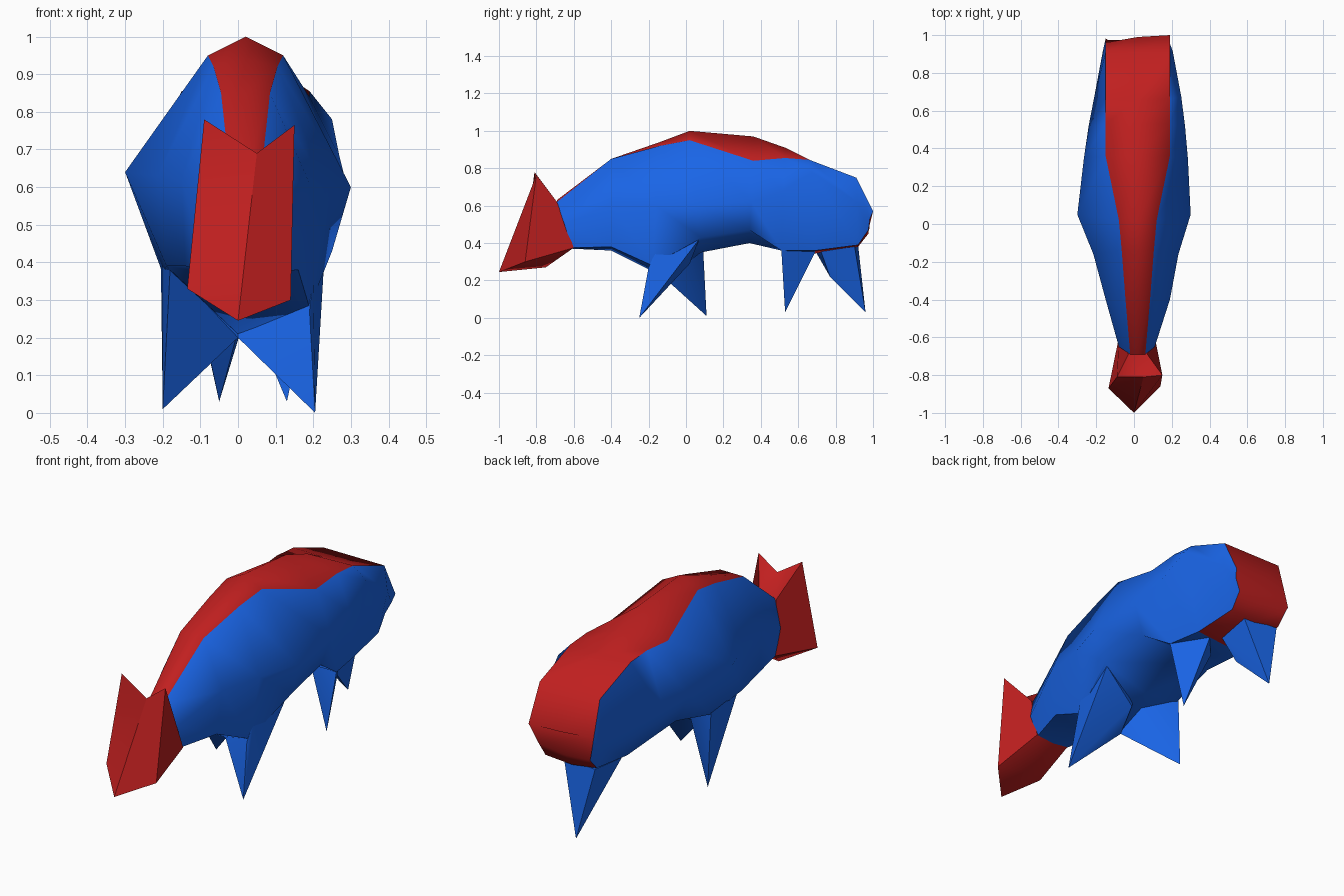
import bpy, bmesh


def material(name, rgb):
    m = bpy.data.materials.new(name)
    m.diffuse_color = (*rgb, 1)
    return m


RED = material("red", (0.53, 0.014, 0.014))
BLUE = material("blue", (0.01, 0.13, 0.80))


def finish(name, bm, mats, angle):
    bmesh.ops.recalc_face_normals(bm, faces=bm.faces)
    mesh = bpy.data.meshes.new(name)
    bm.to_mesh(mesh)
    bm.free()
    for m in mats:
        mesh.materials.append(m)
    ob = bpy.data.objects.new(name, mesh)
    bpy.context.collection.objects.link(ob)
    bpy.ops.object.select_all(action='DESELECT')
    ob.select_set(True)
    bpy.context.view_layer.objects.active = ob
    bpy.ops.object.shade_smooth_by_angle(angle=angle)
    return ob


# Body: lofted rings
# y top, y low, ridge z, strip half, strip z, then x z of right flank, left flank, right low, left low; belly z
STATIONS = [
    (-0.69, -0.61, 0.63, 0.04, 0.62, 0.11, 0.50, -0.08, 0.50, 0.10, 0.375, -0.08, 0.375, 0.37),
    (-0.40, -0.40, 0.85, 0.065, 0.85, 0.19, 0.61, -0.15, 0.62, 0.16, 0.38, -0.14, 0.39, 0.36),
    (-0.14, -0.18, 0.94, 0.085, 0.92, 0.235, 0.60, -0.215, 0.63, 0.19, 0.28, -0.19, 0.39, 0.21),
    (0.02, 0.08, 1.00, 0.10, 0.95, 0.30, 0.60, -0.30, 0.64, 0.25, 0.43, -0.20, 0.37, 0.35),
    (0.36, 0.34, 0.97, 0.17, 0.84, 0.285, 0.62, -0.265, 0.59, 0.23, 0.47, -0.18, 0.43, 0.40),
    (0.53, 0.51, 0.91, 0.17, 0.855, 0.27, 0.68, -0.24, 0.56, 0.20, 0.36, -0.17, 0.41, 0.36),
    (0.66, 0.69, 0.845, 0.17, 0.845, 0.25, 0.78, -0.21, 0.535, 0.17, 0.36, -0.15, 0.38, 0.345),
    (0.91, 0.92, 0.75, 0.17, 0.75, 0.205, 0.62, -0.165, 0.50, 0.15, 0.39, -0.14, 0.40, 0.38),
    (0.99, 0.975, 0.57, 0.17, 0.57, 0.18, 0.53, -0.15, 0.485, 0.15, 0.47, -0.14, 0.46, 0.45),
]
CX = 0.02
bm = bmesh.new()
rings = []
for yt, yl, rz, sw, sz, rx, mr, lx, ml, ax, az, bx, lz, bz in STATIONS:
    ym = (yt + yl) / 2
    by = -0.10 if yl == -0.18 else yl      # belly keel between the front legs
    right_y = 1.0 if yt == 0.99 else yt
    left_y = 0.96 if yt == 0.99 else yt
    pts = [(CX, yt, rz), (CX + sw, right_y, sz), (rx, ym, mr), (ax, yl, az), (0, by, bz),
           (bx, yl, lz), (lx, ym, ml), (CX - sw, left_y, sz)]
    rings.append([bm.verts.new(p) for p in pts])
for k, (a, b) in enumerate(zip(rings, rings[1:])):
    for i in range(8):
        j = (i + 1) % 8
        f = bm.faces.new((a[i], a[j], b[j], b[i]))
        # red back strip and red underside of the rump
        f.material_index = 1 if i in (0, 7) or (i in (3, 4) and k >= 6) else 0
bm.faces.new(rings[0])
bm.faces.new(rings[-1]).material_index = 1
finish("body", bm, [BLUE, RED], 1.0)

# Head: flat mask-like face with two ear points, tapering to the neck
HEAD = [(0, -1.0, 0.245), (-0.135, -0.87, 0.33), (0.14, -0.86, 0.30),
        (-0.09, -0.81, 0.78), (0.15, -0.80, 0.765), (0.05, -0.81, 0.69),
        (-0.03, -0.69, 0.62), (0.07, -0.69, 0.62),
        (-0.08, -0.60, 0.375), (0.11, -0.60, 0.375), (0, -0.75, 0.27)]
FACES = [(0, 2, 4, 5), (0, 5, 1), (1, 5, 3), (4, 2, 9, 7), (3, 6, 8, 1),
         (5, 4, 7), (5, 6, 3), (5, 7, 6), (0, 10, 2), (0, 1, 10),
         (2, 10, 9), (1, 8, 10), (8, 9, 10), (6, 7, 9, 8)]
bm = bmesh.new()
hv = [bm.verts.new(p) for p in HEAD]
for f in FACES:
    bm.faces.new([hv[i] for i in f])
finish("head", bm, [RED], 0.9)


# Legs: faceted spikes, each the hull of a foot tip and its upper points
def leg(name, tip, *upper):
    b = bmesh.new()
    for p in (tip,) + upper:
        b.verts.new(p)
    bmesh.ops.convex_hull(b, input=b.verts)
    loose = [v for v in b.verts if not v.link_faces]
    bmesh.ops.delete(b, geom=loose, context='VERTS')
    finish(name, b, [BLUE], 0.7)


leg("front_right_leg", (0.205, -0.25, 0.0), (0.19, -0.20, 0.27), (0, -0.10, 0.20),
    (0.03, 0.02, 0.29), (0.20, -0.16, 0.36), (0.23, 0.07, 0.42), (0, 0, 0.36))
leg("front_left_leg", (-0.20, 0.11, 0.01), (-0.205, 0.09, 0.40), (0, -0.10, 0.20),
    (-0.18, -0.16, 0.39), (-0.20, -0.05, 0.42), (0, 0, 0.36))
leg("rear_right_leg", (0.13, 0.53, 0.03), (0.20, 0.51, 0.36), (0.10, 0.69, 0.35),
    (0, 0.58, 0.34), (0.18, 0.55, 0.42))
leg("rear_left_leg", (-0.05, 0.96, 0.03), (-0.13, 0.92, 0.39), (-0.12, 0.69, 0.36),
    (0, 0.77, 0.22), (0.06, 0.90, 0.39), (0.05, 0.72, 0.36))
